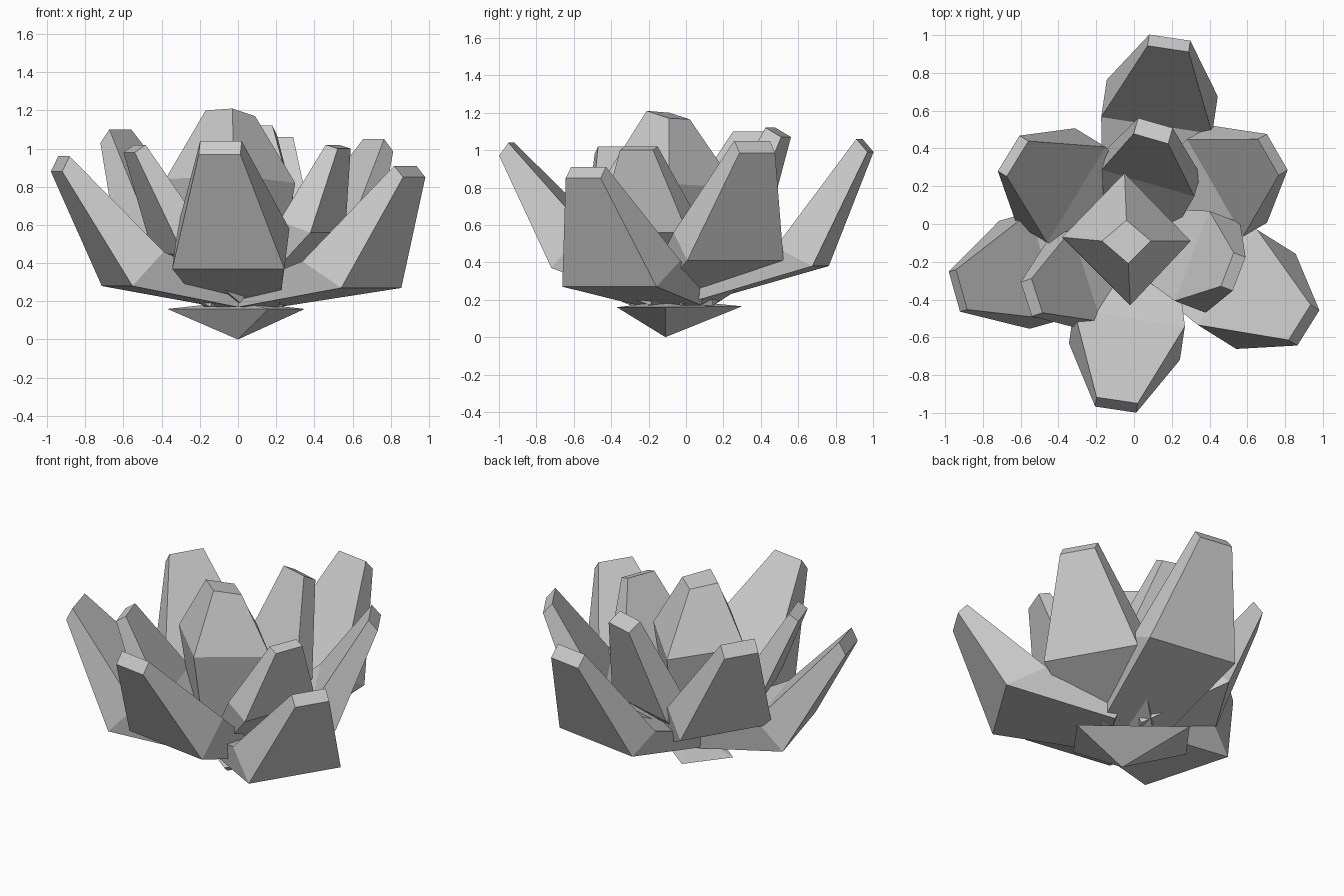
import bpy, math


def make_mesh(name, verts, faces):
    me = bpy.data.meshes.new(name)
    me.from_pydata(verts, [], faces)
    me.update()
    ob = bpy.data.objects.new(name, me)
    bpy.context.collection.objects.link(ob)
    return ob


def loft(name, rings):
    """Skin a list of four-point rings and cap both ends."""
    verts = [p for r in rings for p in r]
    faces = [(3, 2, 1, 0)]
    for k in range(len(rings) - 1):
        a, b = k * 4, k * 4 + 4
        for i in range(4):
            j = (i + 1) % 4
            faces.append((a + i, a + j, b + j, b + i))
    n = len(verts)
    faces.append((n - 4, n - 3, n - 2, n - 1))
    return make_mesh(name, verts, faces)


CENTRE = (0.02, -0.08)


def petal(name, angle, sides, base, mid, tip, halves):
    """base, mid, tip: (outer radius, outer z, inner radius, inner z).
    sides: sideways shift of mid and tip; halves: half widths of the rings."""
    a = math.radians(angle)
    c, s = math.cos(a), math.sin(a)

    def point(r, w, z):
        return (CENTRE[0] + c * r - s * w, CENTRE[1] + s * r + c * w, z)

    def ring(prof, half, off):
        ro, zo, ri, zi = prof
        return [point(ro, off - half, zo), point(ro, off + half, zo),
                point(ri, off + half, zi), point(ri, off - half, zi)]

    loft(name, [ring(base, halves[0], sides[0] * 0.5),
                ring(mid, halves[1], sides[0]),
                ring(tip, halves[2], sides[1])])


# Outer petals
outer = [
    ("back", 81.5, -0.01, (0.81, 0.38, 0.61, 0.48), (1.08, 0.99, 1.02, 1.06)),
    ("front", 261.5, 0.018, (0.60, 0.37, 0.42, 0.58), (0.91, 0.97, 0.86, 1.04)),
    ("front_left", 195.7, 0.005, (0.68, 0.28, 0.51, 0.46), (1.01, 0.88, 0.97, 0.96)),
    ("front_right", -32, 0.08, (0.75, 0.27, 0.51, 0.41), (1.015, 0.85, 0.96, 0.91)),
    ("back_right", 30, 0.03, (0.636, 0.41, 0.49, 0.56), (0.87, 0.985, 0.815, 1.05)),
    ("back_left", 148.5, -0.03, (0.59, 0.43, 0.40, 0.57), (0.82, 1.03, 0.765, 1.10)),
]
for name, ang, side, mid, tip in outer:
    petal("outer_petal_" + name, ang, (side, side), (0.08, 0.17, 0.04, 0.26),
          mid, tip, (0.20, 0.297, 0.11))

# Inner petals
inner = [
    ("back", 74, (0.03, 0.08), (0.42, 0.47, 0.30, 0.62), (0.617, 1.07, 0.53, 1.12)),
    ("left", 198, (0.10, 0.12), (0.44, 0.45, 0.32, 0.57), (0.66, 0.98, 0.60, 1.02)),
    ("right", -21, (0.02, 0.02), (0.475, 0.56, 0.30, 0.62), (0.567, 1.0, 0.50, 1.02)),
]
for name, ang, sides, mid, tip in inner:
    petal("inner_petal_" + name, ang, sides, (0.08, 0.19, 0.02, 0.27),
          mid, tip, (0.17, 0.255, 0.095))

# Closed centre bud
loft("centre_bud", [
    [(0.19, -0.09, 0.21), (-0.03, 0.13, 0.21), (-0.25, -0.08, 0.21), (-0.02, -0.30, 0.21)],
    [(0.30, -0.09, 0.82), (-0.05, 0.27, 0.80), (-0.38, -0.07, 0.84), (-0.02, -0.43, 0.86)],
    [(0.09, -0.09, 1.17), (-0.04, 0.02, 1.165), (-0.17, -0.09, 1.20), (-0.03, -0.21, 1.21)],
])

# Pointed base under the petals
make_mesh("flower_base",
          [(0, -0.11, 0), (0.35, -0.11, 0.16), (-0.18, 0.30, 0.165),
           (-0.37, 0.04, 0.16), (0.16, -0.37, 0.16), (0, -0.05, 0.20)],
          [(0, 2, 1), (0, 3, 2), (0, 4, 3), (0, 1, 4),
           (5, 1, 2), (5, 2, 3), (5, 3, 4), (5, 4, 1)])
